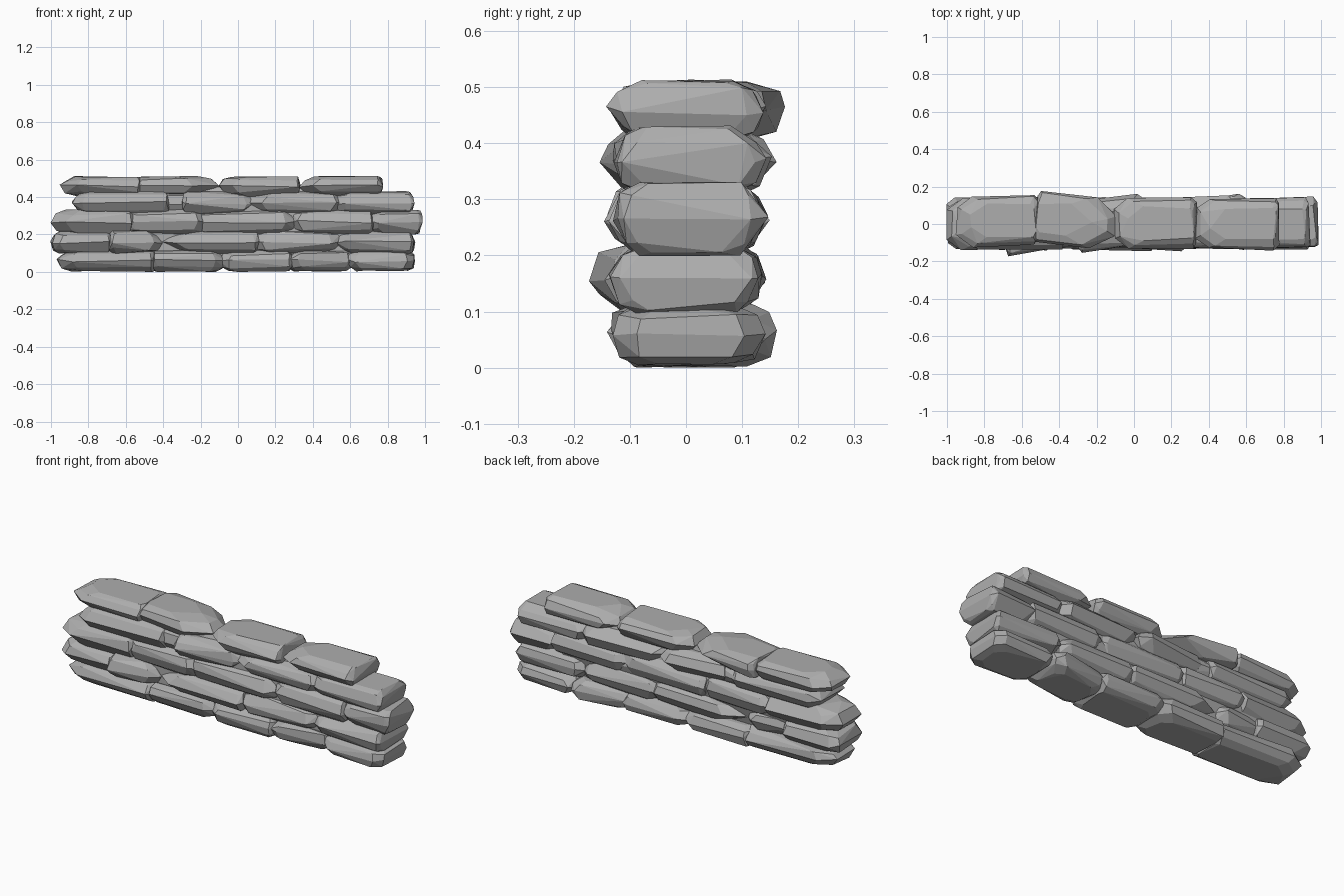
import bpy, bmesh, random
from math import radians
from mathutils import Matrix, Vector

old = bpy.data.objects.get("Cube")
if old:
    bpy.data.objects.remove(old, do_unlink=True)

random.seed(11)

stone_grey = bpy.data.materials.new("stone grey")
stone_grey.use_nodes = True
grey = (0.42, 0.42, 0.42, 1)
stone_grey.diffuse_color = grey
stone_grey.node_tree.nodes["Principled BSDF"].inputs["Base Color"].default_value = grey

BLUNT, SOFT, ROUND, LONG = 0.015, 0.045, 0.08, 0.13


def stone(name, left, right, bottom, top, depth=0.135, yaw=0, shift=0.0,
          ends=(SOFT, SOFT), wobble=0.009):
    """Faceted hull, widest at a belt round its middle; ends give the taper left and right."""
    bm = bmesh.new()
    half_x, half_z = (right - left) / 2, (top - bottom) / 2
    for level, inset, slope in ((-1, 0.05, 1), (-0.6, 0.02, 0.4), (0, 0, 0),
                                (0.6, 0.016, 0.35), (1, 0.05, 1)):
        for side, taper in zip((-1, 1), ends):
            reach = half_x - taper * slope
            width = depth - inset
            corner = 0.012 + taper * 0.55
            for sy in (-1, 1):
                for x, y in ((reach, width - corner), (reach - taper, width)):
                    z = level * half_z
                    if abs(level) < 1:
                        z += random.uniform(-wobble, wobble)
                    else:
                        z -= level * random.uniform(0, wobble)
                    bm.verts.new((side * x + random.uniform(-wobble, wobble),
                                  sy * y + random.uniform(-wobble, wobble), z))
    hull = bmesh.ops.convex_hull(bm, input=bm.verts)
    loose = {g for g in hull["geom_interior"] + hull["geom_unused"]
             if isinstance(g, bmesh.types.BMVert)}
    bmesh.ops.delete(bm, geom=list(loose), context='VERTS')
    # merge nearly flat triangles into broad facets
    bmesh.ops.dissolve_limit(bm, angle_limit=radians(9), verts=bm.verts, edges=bm.edges)
    bmesh.ops.recalc_face_normals(bm, faces=bm.faces)
    place = Vector(((left + right) / 2, shift + 0.003, (bottom + top) / 2))
    bm.transform(Matrix.Translation(place) @ Matrix.Rotation(radians(yaw), 4, 'Z'))
    mesh = bpy.data.meshes.new(name)
    bm.to_mesh(mesh)
    bm.free()
    mesh.materials.append(stone_grey)
    bpy.context.collection.objects.link(bpy.data.objects.new(name, mesh))


# Courses from the ground up: bottom, top, then per stone
# left, right, yaw, shift to the back, left and right end taper
courses = {
    "base": (0.0, 0.118, [(-0.97, -0.44, -1, 0, ROUND, BLUNT),
                          (-0.46, -0.07, 1, 0, BLUNT, SOFT),
                          (-0.1, 0.29, -1, 0, SOFT, BLUNT),
                          (0.26, 0.62, 9, 0.01, SOFT, SOFT),
                          (0.58, 0.95, 0, 0, SOFT, SOFT)]),
    "second": (0.096, 0.222, [(-1.0, -0.67, 0, 0, SOFT, BLUNT),
                              (-0.7, -0.42, 7, -0.022, BLUNT, SOFT),
                              (-0.45, 0.11, -1, 0, LONG, BLUNT),
                              (0.08, 0.55, 1, 0, SOFT, SOFT),
                              (0.53, 0.94, -1, 0, SOFT, BLUNT)]),
    "third": (0.198, 0.336, [(-1.0, -0.56, 1, 0, ROUND, BLUNT),
                             (-0.6, -0.17, -2, 0, SOFT, SOFT),
                             (-0.2, 0.31, -2, 0, BLUNT, SOFT),
                             (0.28, 0.73, -1, 0, SOFT, BLUNT),
                             (0.69, 0.98, 1, 0, SOFT, BLUNT)]),
    "fourth": (0.304, 0.432, [(-0.88, -0.37, 1, 0, SOFT, BLUNT),
                              (-0.31, 0.08, 7, 0, BLUNT, SOFT),
                              (0.04, 0.56, 2, 0, ROUND, SOFT),
                              (0.52, 0.935, 0, 0, SOFT, BLUNT)]),
    "top": (0.403, 0.514, [(-0.95, -0.515, 1, 0.015, ROUND, BLUNT),
                           (-0.53, -0.09, -7, 0.015, BLUNT, LONG),
                           (-0.11, 0.33, 1, 0, ROUND, BLUNT),
                           (0.33, 0.77, -1, 0, ROUND, BLUNT)]),
}
for course, (bottom, top, stones) in courses.items():
    for number, (left, right, yaw, shift, *ends) in enumerate(stones, 1):
        stone(f"{course}_stone_{number}", left, right, bottom, top,
              yaw=yaw, shift=shift, ends=ends)

# Recessed stone in the fourth course and the rubble core behind the joints
stone("fourth_filler_stone", -0.46, -0.24, 0.305, 0.428, depth=0.115, ends=(BLUNT, BLUNT))
stone("rubble_core", -0.82, 0.72, 0.03, 0.46, depth=0.1)
